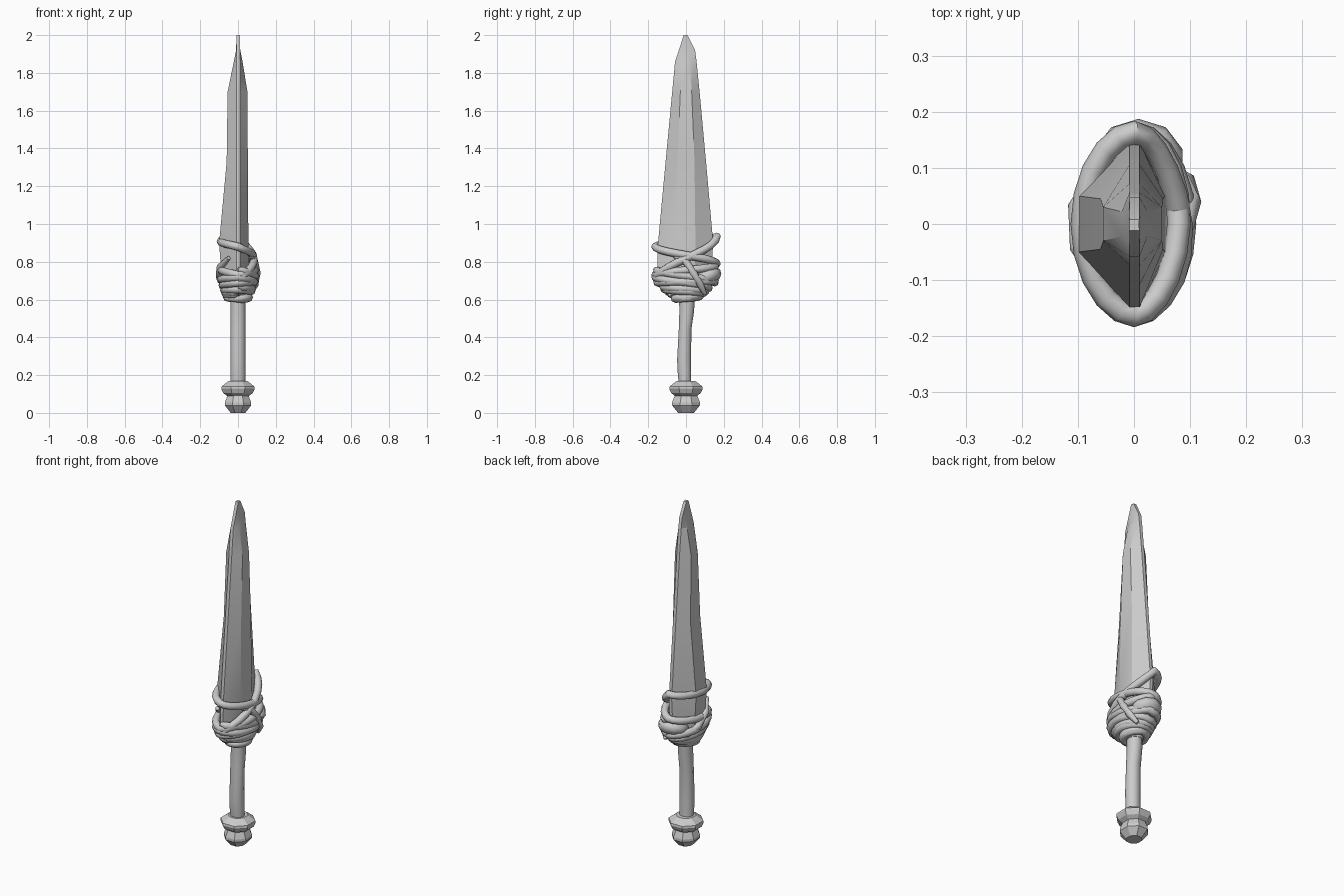
import bpy, bmesh, math
from mathutils import Vector

if "Cube" in bpy.data.objects:
    bpy.data.objects.remove(bpy.data.objects["Cube"])


def loft(name, rings, smooth=None):
    """Skin a list of equal-length point rings and cap both ends."""
    bm = bmesh.new()
    rows = [[bm.verts.new(p) for p in ring] for ring in rings]
    n = len(rows[0])
    for a, b in zip(rows, rows[1:]):
        for i in range(n):
            j = (i + 1) % n
            bm.faces.new((a[i], a[j], b[j], b[i]))
    bm.faces.new(rows[0][::-1])
    bm.faces.new(rows[-1])
    bmesh.ops.recalc_face_normals(bm, faces=bm.faces)
    return finish(name, bm, smooth)


def finish(name, bm, smooth):
    me = bpy.data.meshes.new(name)
    bm.to_mesh(me)
    bm.free()
    ob = bpy.data.objects.new(name, me)
    bpy.context.collection.objects.link(ob)
    shade(ob, smooth)
    return ob


def shade(ob, angle):
    if angle:
        bpy.ops.object.select_all(action='DESELECT')
        ob.select_set(True)
        bpy.context.view_layer.objects.active = ob
        bpy.ops.object.shade_smooth_by_angle(angle=math.radians(angle))


def circle(r, z, n, y=0, rx=None, turn=0):
    return [((rx or r) * math.cos(t), y + r * math.sin(t), z)
            for t in (math.tau * (i + turn) / n for i in range(n))]


def tube(name, pts, r, sides=8):
    """Sweep a round section along points, keeping it upright."""
    rings = []
    for i, p in enumerate(pts):
        d = (pts[min(i + 1, len(pts) - 1)] - pts[max(i - 1, 0)]).normalized()
        side = d.cross(Vector((0, 0, 1))).normalized()
        up = side.cross(d)
        k = 0.55 if i in (0, len(pts) - 1) else 1
        rings.append([p + (side * math.cos(t) + up * math.sin(t)) * r * k
                      for t in (math.tau * j / sides for j in range(sides))])
    return loft(name, rings, 50)


# Blade: eight-sided section (z, front edge y, back edge y, left x, right x, flat half-width)
sections = [(0.60, -0.05, 0.05, -0.045, 0.04, 0.025),
            (0.69, -0.155, 0.13, -0.085, 0.06, 0.045),
            (0.90, -0.148, 0.144, -0.10, 0.055, 0.05),
            (1.33, -0.108, 0.106, -0.06, 0.052, 0.045),
            (1.70, -0.073, 0.072, -0.055, 0.05, 0.03),
            (1.86, -0.058, 0.056, -0.022, 0.024, 0.022),
            (1.92, -0.038, 0.048, -0.01, 0.012, 0.015),
            (2.00, -0.012, 0.008, -0.008, 0.009, 0.005)]
loft("blade", [[(-0.008, f, z), (0.01, f, z), (r, -h, z), (r, h, z),
                (0.01, b, z), (-0.008, b, z), (l, h, z), (l, -h, z)]
               for z, f, b, l, r, h in sections], 25)

# Slightly bent grip
loft("grip", [circle(r, z, 10, y, 0.04) for z, y, r in
              [(0.14, -0.004, 0.034), (0.20, -0.008, 0.037), (0.28, -0.010, 0.039),
               (0.44, -0.005, 0.035), (0.54, 0.004, 0.041), (0.64, 0.005, 0.045)]], 40)

# Faceted collar and pommel
loft("collar", [circle(r, z, 8, turn=0.5) for r, z in
                [(0.06, 0.088), (0.085, 0.105), (0.096, 0.128), (0.094, 0.14), (0.055, 0.168)]])
loft("pommel", [circle(r, z, 8, turn=0.5, rx=r * 0.94) for r, z in
                [(0.045, 0.0), (0.08, 0.04), (0.08, 0.055), (0.06, 0.102)]])

# Lashing: rope follows a lens-shaped outline that narrows toward the grip
def on_wrap(theta, z, push=0):
    k = min(1, max(0, (z - 0.6) / 0.10))
    c, s = math.cos(theta), math.sin(theta)
    high = min(1, max(0, (z - 0.78) / 0.1))
    wide = 0.09 - 0.018 * high if c > 0 else 0.092
    rx = 0.055 + (wide - 0.055) * k + push
    ry = 0.055 + (0.163 - 0.055) * k + push
    return Vector((rx * math.copysign(abs(c) ** 1.15, c), ry * s, z))


def rope(name, heights, start=-90, r=0.021, step=180, push=0):
    """Wind around the blade; heights are given once per step of angle."""
    pts, n = [], max(3, step // 18)
    for i, (a, b) in enumerate(zip(heights, heights[1:])):
        for j in range(n + (i == len(heights) - 2)):
            f = j / n
            pts.append(on_wrap(math.radians(start + step * (i + f)), a + (b - a) * f, push))
    return tube(name, pts, r)


rope("upper_rope", [0.70, 0.935, 0.88, 0.79, 0.73, 0.78])
rope("middle_rope", [0.76, 0.69, 0.72, 0.66, 0.69, 0.70])
rope("lower_rope", [0.67, 0.645, 0.655, 0.635, 0.64], r=0.022)
rope("grip_rope", [0.60, 0.615, 0.605, 0.62, 0.63], r=0.02)

# Diagonal strands crossing the right face
def strand(name, coords, r=0.02):
    tube(name, [Vector(c) for c in coords], r)


strand("cross_strand", [(0.07, -0.06, 0.83), (0.088, 0.0, 0.80), (0.10, 0.04, 0.74),
                        (0.09, 0.075, 0.68), (0.06, 0.10, 0.63)])
strand("left_strand", [(-0.05, -0.12, 0.82), (-0.095, -0.04, 0.77), (-0.098, 0.03, 0.72),
                       (-0.06, 0.10, 0.67)])

# Lump bound into the back of the lashing
bm = bmesh.new()
bmesh.ops.create_uvsphere(bm, u_segments=10, v_segments=7, radius=1)
lump = finish("bound_lump", bm, 40)
lump.scale = (0.085, 0.085, 0.052)
lump.location = (0.008, 0.105, 0.722)
lump.rotation_euler = (math.radians(18), 0, 0)

# Knotted core under the ropes
loft("wrap_core", [circle(ry, z, 12, rx=rx) for ry, rx, z in
                   [(0.05, 0.045, 0.59), (0.07, 0.06, 0.63), (0.125, 0.08, 0.68),
                    (0.13, 0.08, 0.72), (0.09, 0.05, 0.76)]], 40)
